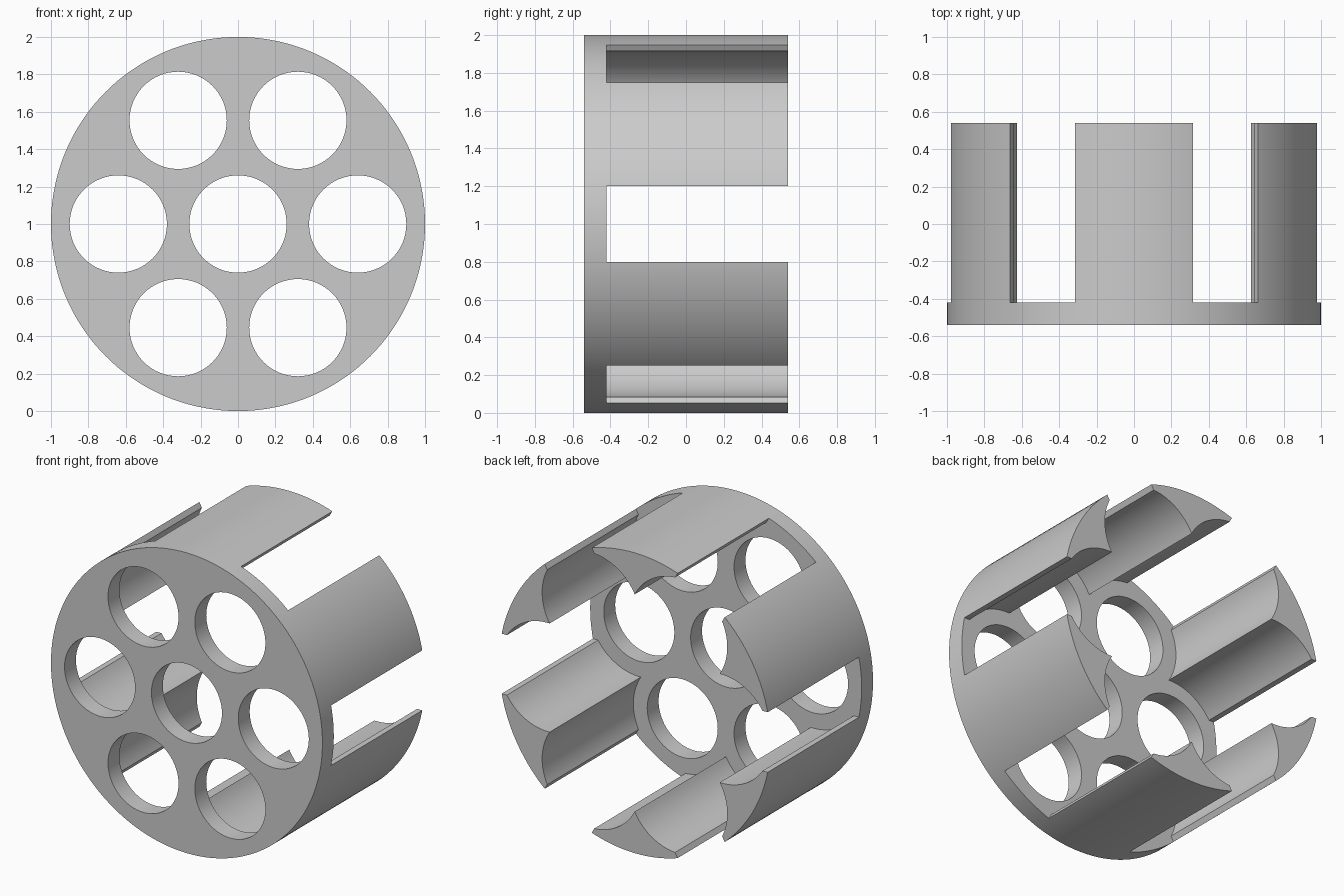
import bpy, bmesh
from math import cos, sin, pi, radians, asin, atan2, sqrt

if "Cube" in bpy.data.objects:
    bpy.data.objects.remove(bpy.data.objects["Cube"], do_unlink=True)

RING = 0.64        # distance of the outer holes from the axis
HOLE = 0.26        # hole radius
SOCKET = 0.362     # radius of the scalloped sockets behind the plate
SLOT = 0.2         # half width of the slots in the outer wall
FRONT, FLOOR, BACK = -0.54, -0.42, 0.54

metal = bpy.data.materials.new("plain_grey")
metal.use_nodes = True
grey = (0.6, 0.6, 0.6, 1)
metal.diffuse_color = grey
metal.node_tree.nodes["Principled BSDF"].inputs["Base Color"].default_value = grey


def circle(cx, cz, r, n):
    return [(cx + r * cos(2 * pi * i / n), cz + r * sin(2 * pi * i / n)) for i in range(n)]


def prism(name, outlines, y0, y1):
    """Extrude closed outlines in the x-z plane from y0 to y1."""
    bm = bmesh.new()
    for pts in outlines:
        face = bm.faces.new([bm.verts.new((x, y0, z + 1)) for x, z in pts])
        ext = bmesh.ops.extrude_face_region(bm, geom=[face], use_keep_orig=True)
        moved = [g for g in ext["geom"] if isinstance(g, bmesh.types.BMVert)]
        bmesh.ops.translate(bm, verts=moved, vec=(0, y1 - y0, 0))
    bmesh.ops.recalc_face_normals(bm, faces=bm.faces)
    mesh = bpy.data.meshes.new(name)
    bm.to_mesh(mesh)
    bm.free()
    mesh.materials.append(metal)
    obj = bpy.data.objects.new(name, mesh)
    bpy.context.collection.objects.link(obj)
    return obj


def cut(target, cutter):
    """Subtract the cutter and discard it."""
    mod = target.modifiers.new("cut", "BOOLEAN")
    mod.operation = "DIFFERENCE"
    mod.solver = "EXACT"
    mod.object = cutter
    cutter.hide_render = True
    bpy.context.view_layer.objects.active = target
    bpy.ops.object.modifier_apply(modifier=mod.name)
    bpy.data.objects.remove(cutter, do_unlink=True)


# One socket opening: scallop, slot out through the wall, scallop
tip = RING * cos(pi / 6) + sqrt(SOCKET ** 2 - (RING / 2) ** 2)
a_tip = atan2(tip * sin(pi / 6), tip * cos(pi / 6) - RING)
a_slot = asin(SLOT / SOCKET)
steps = 16
upper = [(1.2, SLOT)]
for i in range(steps + 1):
    a = a_slot + (a_tip - a_slot) * i / steps
    upper.append((RING + SOCKET * cos(a), SOCKET * sin(a)))
lower = [(x, -z) for x, z in reversed(upper)][1:]   # tip is shared with the neighbour

# Star-shaped pocket made of six openings
pocket = []
for k in range(6):
    c, s = cos(radians(60 * k)), sin(radians(60 * k))
    pocket += [(x * c - z * s, x * s + z * c) for x, z in lower + upper]

# Seven through holes
holes = [circle(0, 0, HOLE, 64)]
for k in range(6):
    a = radians(60 * k)
    holes.append(circle(RING * cos(a), RING * sin(a), HOLE, 64))

# Plate with six prongs
body = prism("plate_with_prongs", [circle(0, 0, 1, 144)], FRONT, BACK)
cut(body, prism("pocket_cutter", [pocket], FLOOR, BACK + 0.1))
cut(body, prism("hole_cutter", holes, FRONT - 0.1, FLOOR + 0.1))

bpy.ops.object.select_all(action="DESELECT")
body.select_set(True)
bpy.context.view_layer.objects.active = body
bpy.ops.object.shade_smooth_by_angle(angle=radians(30))
